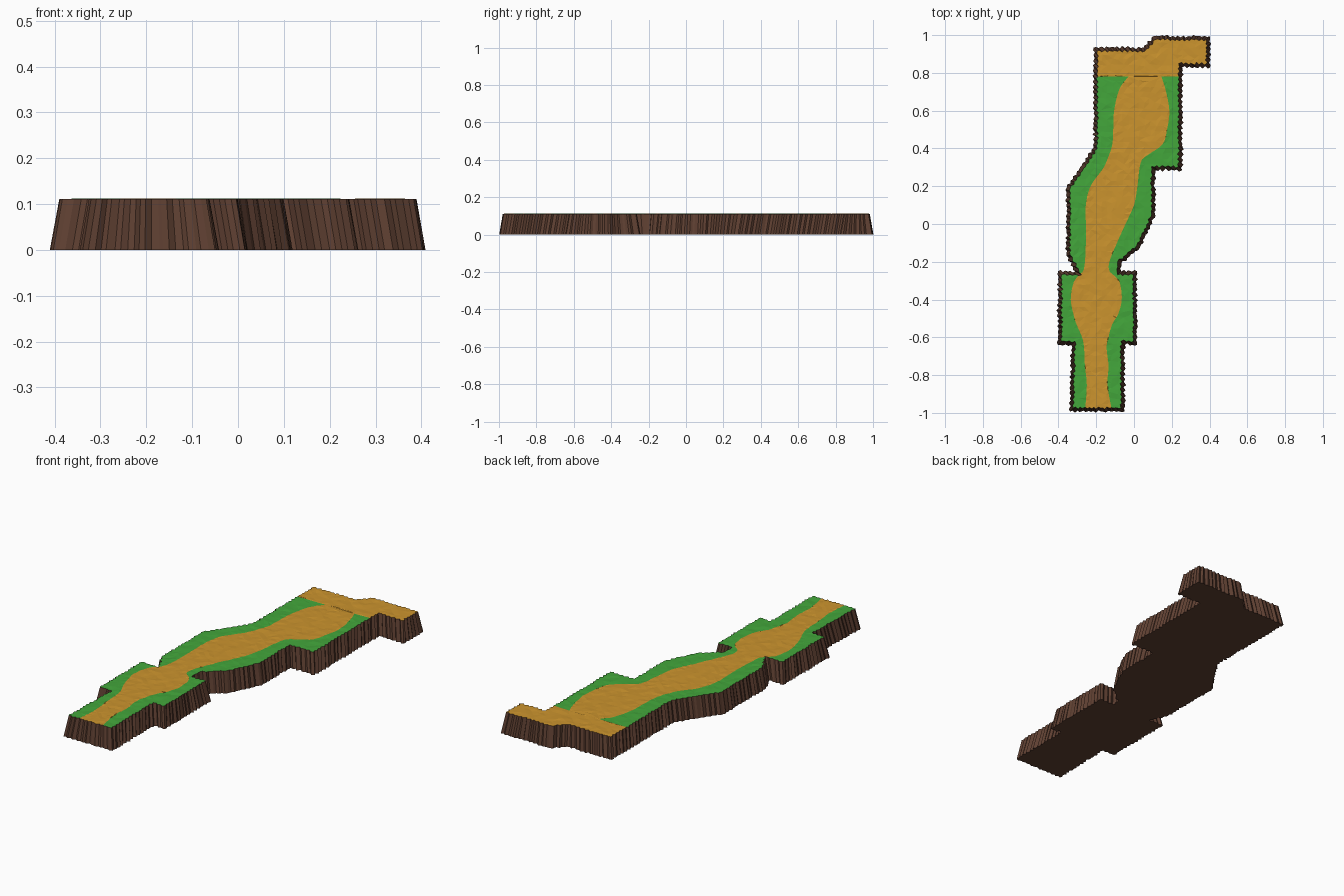
import bpy, bmesh, math, random
from mathutils import Vector
from mathutils.geometry import delaunay_2d_cdt

if "Cube" in bpy.data.objects:
    bpy.data.objects.remove(bpy.data.objects["Cube"])

random.seed(4)
H, LEAN = 0.111, 0.019          # plateau height, how far the cliff foot spreads
SAND_Y = 0.78                   # everything beyond this line is sand

# Cliff foot outline, clockwise
OUTLINE = [(-.213, .935), (.05, .935), (.105, .995), (.402, .995), (.402, .83),
           (.255, .83), (.255, .285), (.112, .285), (.112, .045), (.03, -.125),
           (-.068, -.21), (-.068, -.25), (.015, -.25), (.015, -.64), (-.05, -.64),
           (-.05, -.993), (-.34, -.993), (-.332, -.64), (-.402, -.64), (-.402, -.25),
           (-.31, -.25), (-.357, -.17), (-.357, .195), (-.213, .405)]

# Sand path: y, left x, right x
PATH = [(-1.0, -.26, -.115), (-.85, -.25, -.14), (-.75, -.26, -.135), (-.65, -.265, -.145),
        (-.6, -.275, -.135), (-.53, -.305, -.115), (-.48, -.32, -.085), (-.4, -.335, -.065),
        (-.31, -.32, -.075), (-.28, -.30, -.095), (-.25, -.27, -.13), (-.2, -.26, -.13),
        (-.1, -.255, -.09), (0, -.255, -.045), (.1, -.255, 0), (.2, -.23, .018),
        (.3, -.16, .03), (.345, -.14, .045), (.37, -.13, .08), (.42, -.115, .15),
        (.5, -.11, .175), (.6, -.105, .187), (.72, -.075, .165), (.78, -.03, .145)]


def material(name, rgb):
    m = bpy.data.materials.new(name)
    m.diffuse_color = (*rgb, 1)
    m.use_nodes = True
    m.node_tree.nodes["Principled BSDF"].inputs["Base Color"].default_value = m.diffuse_color
    return m


grass = material("grass green", (.056, .385, .044))
sand = material("sand", (.60, .295, .027))
earth = material("earth brown", (.112, .050, .031))


def path_x(y, side):
    """Smooth (Hermite) path edge at y; side 1 = left, 2 = right."""
    n = len(PATH)
    i = max(k for k in range(n - 1) if PATH[k][0] <= y or k == 0)

    def slope(k):
        a, b = PATH[max(k - 1, 0)], PATH[min(k + 1, n - 1)]
        return (b[side] - a[side]) / (b[0] - a[0])
    h = PATH[i + 1][0] - PATH[i][0]
    t = min(max((y - PATH[i][0]) / h, 0), 1)
    return ((2*t**3 - 3*t**2 + 1) * PATH[i][side] + (t**3 - 2*t**2 + t) * h * slope(i)
            + (3*t**2 - 2*t**3) * PATH[i + 1][side] + (t**3 - t**2) * h * slope(i + 1))


def outward(a, b):
    d = (b - a).normalized()
    return Vector((-d.y, d.x))


def inset(points, dist):
    out = []
    for i, p in enumerate(points):
        n1 = outward(points[i - 1], p)
        n2 = outward(p, points[(i + 1) % len(points)])
        out.append(p - (n1 + n2) * dist / max(1 + n1.dot(n2), .4))
    return out


def inside(p, poly):
    hit = False
    for i, b in enumerate(poly):
        a = poly[i - 1]
        if (a.y > p.y) != (b.y > p.y) and p.x < (b.x - a.x) * (p.y - a.y) / (b.y - a.y) + a.x:
            hit = not hit
    return hit


def finish(bm, name, mats):
    bmesh.ops.recalc_face_normals(bm, faces=bm.faces)
    me = bpy.data.meshes.new(name)
    bm.to_mesh(me)
    bm.free()
    for m in mats:
        me.materials.append(m)
    bpy.context.collection.objects.link(bpy.data.objects.new(name, me))


# Ragged rim and foot loops, sharing the same ripples
foot_c = [Vector(p) for p in OUTLINE]
rim_c = inset(foot_c, LEAN)
rim, foot = [], []
for i in range(len(foot_c)):
    j = (i + 1) % len(foot_c)
    n = outward(foot_c[i], foot_c[j])
    steps = max(2, round((foot_c[j] - foot_c[i]).length / .014))
    for s in range(steps):
        t = (s + random.uniform(-.25, .25)) / steps if s else 0
        r = (.004 if s % 2 else -.004) + random.uniform(-.003, .003) if s else 0
        rim.append(rim_c[i].lerp(rim_c[j], t) + n * r)
        foot.append(foot_c[i].lerp(foot_c[j], t) + n * (r + random.uniform(-.002, .002)))

# Cliff walls and underside
bm = bmesh.new()
top = [bm.verts.new((p.x, p.y, H)) for p in rim]
low = [bm.verts.new((p.x, p.y, 0)) for p in foot]
for i in range(len(top)):
    j = (i + 1) % len(top)
    bm.faces.new((top[i], top[j], low[j], low[i]))
base = bm.faces.new(low)
bmesh.ops.triangulate(bm, faces=[base])
finish(bm, "cliff", [earth])

# Ground: triangulated inside the rim with path edges cut in
pts = list(rim)
edges = [(i, (i + 1) % len(rim)) for i in range(len(rim))]


def add_line(line):
    k = len(pts)
    pts.extend(line)
    edges.extend((k + i, k + i + 1) for i in range(len(line) - 1))


ys = [-1 + i * (SAND_Y + 1) / 110 for i in range(111)]
for side in (1, 2):
    add_line([Vector((path_x(y, side), y)) for y in ys])
add_line([Vector((-.3, SAND_Y)), Vector((.35, SAND_Y))])
for gx in range(-14, 15):
    for gy in range(-34, 35):
        p = Vector((gx * .029 + random.uniform(-.007, .007), gy * .029 + random.uniform(-.007, .007)))
        if inside(p, rim_c):
            pts.append(p)

verts, _, faces, origin, _, _ = delaunay_2d_cdt(pts, edges, [], 0, 1e-6)
first_grid = len(rim)
bm = bmesh.new()
bv = []
for v, o in zip(verts, origin):
    bumpy = o and min(o) >= first_grid and inside(v, inset(rim_c, .012))
    bv.append(bm.verts.new((v.x, v.y, H + (random.uniform(-.0015, .0015) if bumpy else 0))))
for f in faces:
    c = sum((verts[i] for i in f), Vector((0, 0))) / len(f)
    if inside(c, rim):
        face = bm.faces.new([bv[i] for i in f])
        on_path = path_x(c.y, 1) < c.x < path_x(c.y, 2)
        face.material_index = 1 if c.y > SAND_Y or on_path else 0
bmesh.ops.delete(bm, geom=[v for v in bm.verts if not v.link_faces], context='VERTS')
finish(bm, "ground", [grass, sand])
# Open sheet: make sure it faces up
ground = bpy.data.objects["ground"].data
if sum(p.normal.z for p in ground.polygons) < 0:
    ground.flip_normals()
